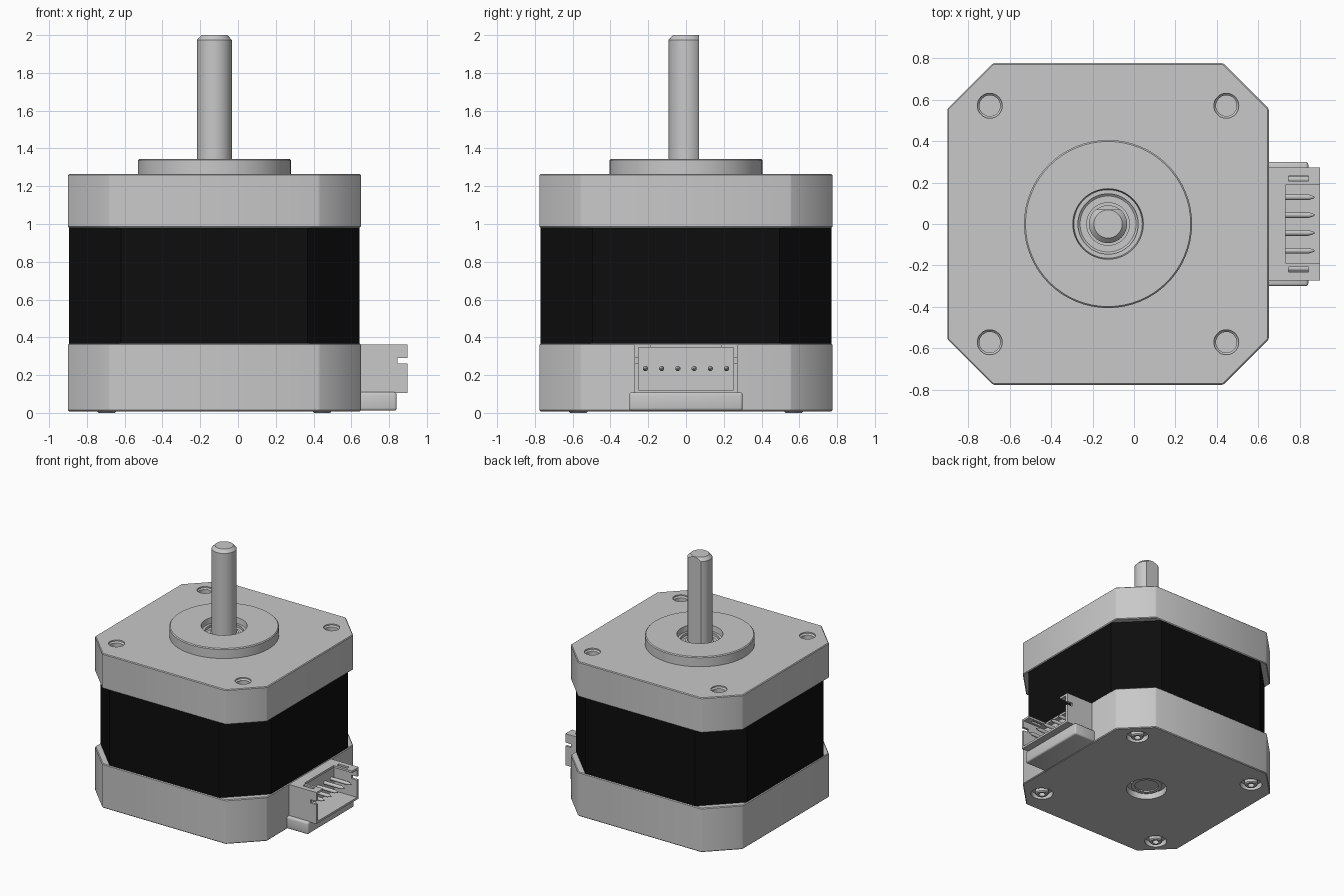
import bpy, bmesh, math
from mathutils import Matrix, Vector

if "Cube" in bpy.data.objects:
    bpy.data.objects.remove(bpy.data.objects["Cube"], do_unlink=True)

CX = -0.125          # motor axis
HOLE = 0.57          # mounting hole offset from the axis


def material(name, rgb):
    m = bpy.data.materials.new(name)
    m.use_nodes = True
    m.diffuse_color = (*rgb, 1)
    m.node_tree.nodes["Principled BSDF"].inputs["Base Color"].default_value = (*rgb, 1)
    return m


METAL = material("light grey metal", (0.58, 0.58, 0.58))
BLACK = material("black laminations", (0.004, 0.004, 0.004))


def finish(name, bm, mat=METAL):
    bmesh.ops.recalc_face_normals(bm, faces=bm.faces[:])
    me = bpy.data.meshes.new(name)
    bm.to_mesh(me)
    bm.free()
    ob = bpy.data.objects.new(name, me)
    bpy.context.scene.collection.objects.link(ob)
    me.materials.append(mat)
    return ob


def activate(ob):
    bpy.ops.object.select_all(action="DESELECT")
    ob.select_set(True)
    bpy.context.view_layer.objects.active = ob


def smooth(ob):
    activate(ob)
    bpy.ops.object.shade_smooth_by_angle(angle=math.radians(30))


def bevel(bm, width, segments=1):
    bmesh.ops.bevel(bm, geom=bm.edges[:], offset=width, segments=segments,
                    profile=0.5, affect="EDGES")


def box(name, lo, hi, round_by=0):
    lo, hi = Vector(lo), Vector(hi)
    bm = bmesh.new()
    bmesh.ops.create_cube(bm, size=1, matrix=Matrix.Translation((lo + hi) / 2)
                          @ Matrix.Diagonal((*(hi - lo), 1)))
    if round_by:
        bevel(bm, round_by, 3)
    return finish(name, bm)


def octagon(name, half, cut, z0, z1, mat, edge=0):
    """Square prism with chamfered corners."""
    k = half - cut
    pts = [(half, -k), (half, k), (k, half), (-k, half),
           (-half, k), (-half, -k), (-k, -half), (k, -half)]
    bm = bmesh.new()
    f = bm.faces.new([bm.verts.new((CX + x, y, z0)) for x, y in pts])
    ext = bmesh.ops.extrude_face_region(bm, geom=[f])["geom"]
    top = [v for v in ext if isinstance(v, bmesh.types.BMVert)]
    bmesh.ops.translate(bm, verts=top, vec=(0, 0, z1 - z0))
    bmesh.ops.recalc_face_normals(bm, faces=bm.faces[:])
    if edge:
        bevel(bm, edge)
    return finish(name, bm, mat)


def lathe(name, profile, x=CX, y=0, steps=48, flat=None):
    """Turn an (r, z) profile about a vertical axis, with an optional flat."""
    bm = bmesh.new()
    vs = [bm.verts.new((r, 0, z)) for r, z in profile]
    es = [bm.edges.new(p) for p in zip(vs, vs[1:])]
    bmesh.ops.spin(bm, geom=vs + es, cent=(0, 0, 0), axis=(0, 0, 1),
                   angle=math.tau, steps=steps)
    bmesh.ops.remove_doubles(bm, verts=bm.verts[:], dist=1e-5)
    if flat:
        cut = bmesh.ops.bisect_plane(bm, geom=bm.verts[:] + bm.edges[:] + bm.faces[:],
                                     plane_co=(0, flat, 0), plane_no=(0, 1, 0),
                                     clear_outer=True)["geom_cut"]
        bmesh.ops.contextual_create(
            bm, geom=[e for e in cut if isinstance(e, bmesh.types.BMEdge)])
    bmesh.ops.translate(bm, verts=bm.verts[:], vec=(x, y, 0))
    return finish(name, bm)


def drum(name, r, z0, z1, x=CX, y=0, steps=32):
    return lathe(name, [(0, z0), (r, z0), (r, z1), (0, z1)], x, y, steps)


def carve(ob, cutters):
    for c in cutters:
        c.hide_render = True
        m = ob.modifiers.new("cut", "BOOLEAN")
        m.operation, m.solver, m.object = "DIFFERENCE", "EXACT", c
        activate(ob)
        bpy.ops.object.modifier_apply(modifier=m.name)
        bpy.data.objects.remove(c, do_unlink=True)


corners = [(CX + sx * HOLE, sy * HOLE) for sx in (-1, 1) for sy in (-1, 1)]

# End caps and the lamination stack between them
bottom_cap = octagon("bottom_cap", 0.775, 0.22, 0.008, 0.367, METAL, 0.006)
stack = octagon("lamination_stack", 0.769, 0.275, 0.36, 0.985, BLACK)
top_cap = octagon("top_cap", 0.775, 0.22, 0.98, 1.265, METAL, 0.006)

# Threaded holes on top, screw recesses and bearing pocket below
carve(top_cap, [lathe("hole_cutter", [(0, 1.14), (0.05, 1.14), (0.05, 1.245),
                                      (0.06, 1.255), (0.06, 1.3), (0, 1.3)], x, y, 32)
                for x, y in corners])
carve(bottom_cap, [drum("recess_cutter", 0.085, -0.1, 0.05, x, y) for x, y in corners]
      + [drum("pocket_cutter", 0.155, -0.1, 0.06, steps=48)])
for ob in (top_cap, bottom_cap):
    smooth(ob)

# Socket screws in the recesses
for i, (x, y) in enumerate(corners):
    smooth(lathe(f"screw_{i + 1}", [(0, 0.035), (0.025, 0.035), (0.025, 0), (0.043, 0),
                                    (0.05, 0.008), (0.05, 0.06), (0, 0.06)], x, y, 32))
smooth(lathe("rear_bearing", [(0, 0.045), (0.09, 0.045), (0.09, 0.035), (0.12, 0.035),
                              (0.12, 0.065), (0, 0.065)]))

# Pilot boss with the front bearing sunk in it
smooth(lathe("pilot_boss", [(0, 1.255), (0.405, 1.255), (0.405, 1.338), (0.398, 1.345),
                            (0.17, 1.345), (0.165, 1.30), (0.145, 1.30), (0.145, 1.28),
                            (0.135, 1.272), (0, 1.272)], steps=64))
smooth(lathe("bearing_race", [(0.088, 1.27), (0.105, 1.27), (0.105, 1.295), (0.088, 1.295),
                              (0.088, 1.27)]))

# Shaft with a flat on its rear side
smooth(lathe("shaft", [(0, 1.26), (0.092, 1.26), (0.092, 1.975), (0.068, 2.0), (0, 2.0)],
             flat=0.07))

# Connector: base block and open housing
smooth(box("connector_base", (0.63, -0.3, 0.012), (0.84, 0.3, 0.11), 0.014))
housing = box("connector_housing", (0.63, -0.272, 0.105), (0.897, 0.272, 0.362))
cutters = [box("cavity_cutter", (0.69, -0.252, 0.122), (1, 0.252, 0.345)),
           box("window_cutter", (0.73, -0.187, 0.3), (1, 0.187, 0.5))]
for s in (-1, 1):
    cutters.append(box("slot_cutter", (0.745, s * 0.22 - 0.012, 0.3),
                       (0.84, s * 0.22 + 0.012, 0.5)))
    cutters.append(box("notch_cutter", (0.845, s * 0.262 - 0.04, 0.262),
                       (1, s * 0.262 + 0.04, 0.29)))
carve(housing, cutters)

# Six pointed contact pins
for i in range(6):
    pin = lathe(f"pin_{i + 1}", [(0, 0), (0.014, 0), (0.014, 0.155), (0.004, 0.185),
                                 (0, 0.185)], 0, 0, 12)
    pin.rotation_euler.y = math.pi / 2
    pin.location = (0.685, (i - 2.5) * 0.086, 0.235)
    smooth(pin)
